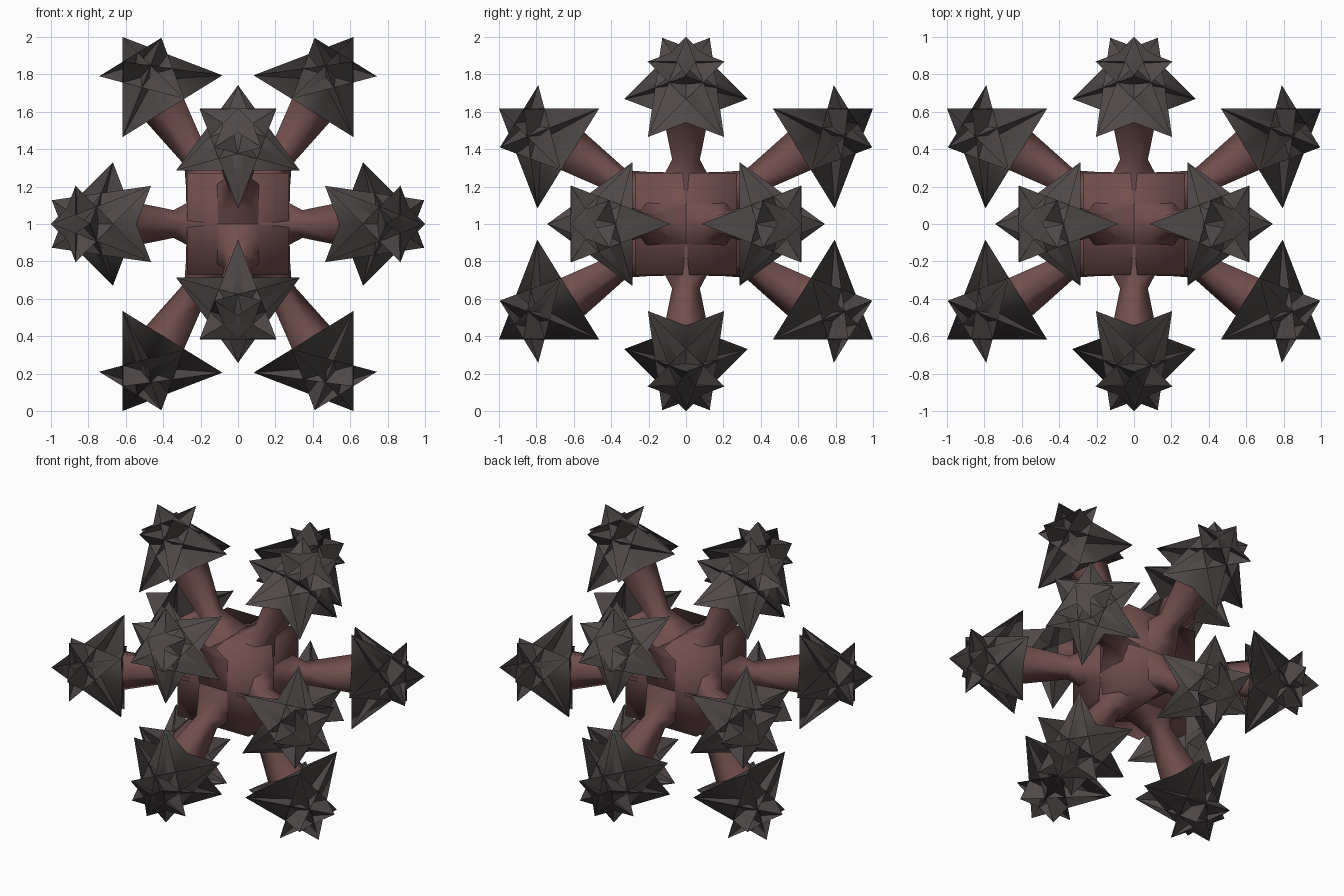
import bpy, bmesh, math
from mathutils import Vector

if "Cube" in bpy.data.objects:
    bpy.data.objects.remove(bpy.data.objects["Cube"])

CENTER = Vector((0, 0, 1))


def material(name, rgb):
    m = bpy.data.materials.new(name)
    m.diffuse_color = (*rgb, 1)
    m.use_nodes = True
    m.node_tree.nodes["Principled BSDF"].inputs["Base Color"].default_value = m.diffuse_color
    return m


GREY = material("warm dark grey", (0.078, 0.065, 0.065))
RED = material("dusty red", (0.165, 0.078, 0.075))


def make_object(name, bm, mat):
    mesh = bpy.data.meshes.new(name)
    bm.to_mesh(mesh)
    bm.free()
    mesh.materials.append(mat)
    ob = bpy.data.objects.new(name, mesh)
    bpy.context.collection.objects.link(ob)
    return ob


def facing_face(bm, verts, direction, smooth=True):
    f = bm.faces.new(verts)
    f.normal_update()
    if f.normal.dot(direction) < 0:
        f.normal_flip()
    f.smooth = smooth


# twelve icosahedral directions, each with a reference side direction
A, B = 0.5257, 0.8507
frames = []
for k in range(3):
    for s in (1, -1):
        for t in (1, -1):
            base, flip = (s * A, 0, t * B), (-s * A, 0, t * B)
            turn = lambda p: Vector([p[(i + k) % 3] for i in range(3)])
            axis = turn(base).normalized()
            side = turn(flip) - axis
            side = (side - axis * side.dot(axis)).normalized()
            frames.append((axis, side, axis.cross(side)))


def ring(bm, frame, radius, height, offset=0.0, count=5):
    axis, e1, e2 = frame
    out = []
    for i in range(count):
        a = math.radians(offset) + math.tau * i / count
        out.append(bm.verts.new(CENTER + axis * height +
                                (e1 * math.cos(a) + e2 * math.sin(a)) * radius))
    return out


def star_plate(bm, frame, radius, height, offset, direction):
    outer = ring(bm, frame, radius, height, offset)
    inner = ring(bm, frame, radius * 0.382, height, offset + 36)
    for i in range(5):
        facing_face(bm, (inner[i - 1], outer[i], inner[i]), direction, False)
    facing_face(bm, inner, direction, False)


LOW_R, LOW_H, UP_R, UP_H, TIP = 0.347, 0.72, 0.216, 1.062, 1.1755


# spiked heads
def spiked_head(n, frame):
    axis = frame[0]
    bm = bmesh.new()
    # star pyramid of five crossing triangles
    tip = bm.verts.new(CENTER + axis * TIP)
    low = ring(bm, frame, LOW_R, LOW_H)
    for i in range(5):
        facing_face(bm, (tip, low[i], low[(i + 2) % 5]), axis)
    # crossed star antiprism: ten triangles that join the two star rings
    low = ring(bm, frame, LOW_R, LOW_H)
    up = ring(bm, frame, UP_R, UP_H, 180)
    for i in range(5):
        facing_face(bm, (up[i], low[(i + 1) % 5], low[(i - 1) % 5]), axis)
        facing_face(bm, (low[i], up[(i + 1) % 5], up[(i - 1) % 5]), axis)
    # flat stars closing the two ends
    star_plate(bm, frame, UP_R, UP_H, 180, axis)
    star_plate(bm, frame, LOW_R, LOW_H, 0, -axis)
    make_object(f"spiked_head_{n}", bm, GREY)


# flared five-sided stalks
def stalk(n, frame):
    axis = frame[0]
    bm = bmesh.new()
    profile = [(0.20, 0.20), (0.13, 0.32), (0.078, 0.42), (0.131, 0.722)]
    rings = [ring(bm, frame, r, h, 36) for r, h in profile]
    for lower, upper in zip(rings, rings[1:]):
        for i in range(5):
            j = (i + 1) % 5
            mid = (lower[i].co + lower[j].co) / 2 - CENTER
            facing_face(bm, (lower[i], lower[j], upper[j], upper[i]),
                        mid - axis * mid.dot(axis))
    make_object(f"stalk_{n}", bm, RED)


for n, fr in enumerate(frames, 1):
    spiked_head(n, fr)
    stalk(n, fr)

# blocky core
bm = bmesh.new()
bmesh.ops.create_cube(bm, size=0.545)
bmesh.ops.translate(bm, verts=bm.verts, vec=CENTER)
for f in bm.faces:
    f.smooth = True
make_object("core", bm, RED)
